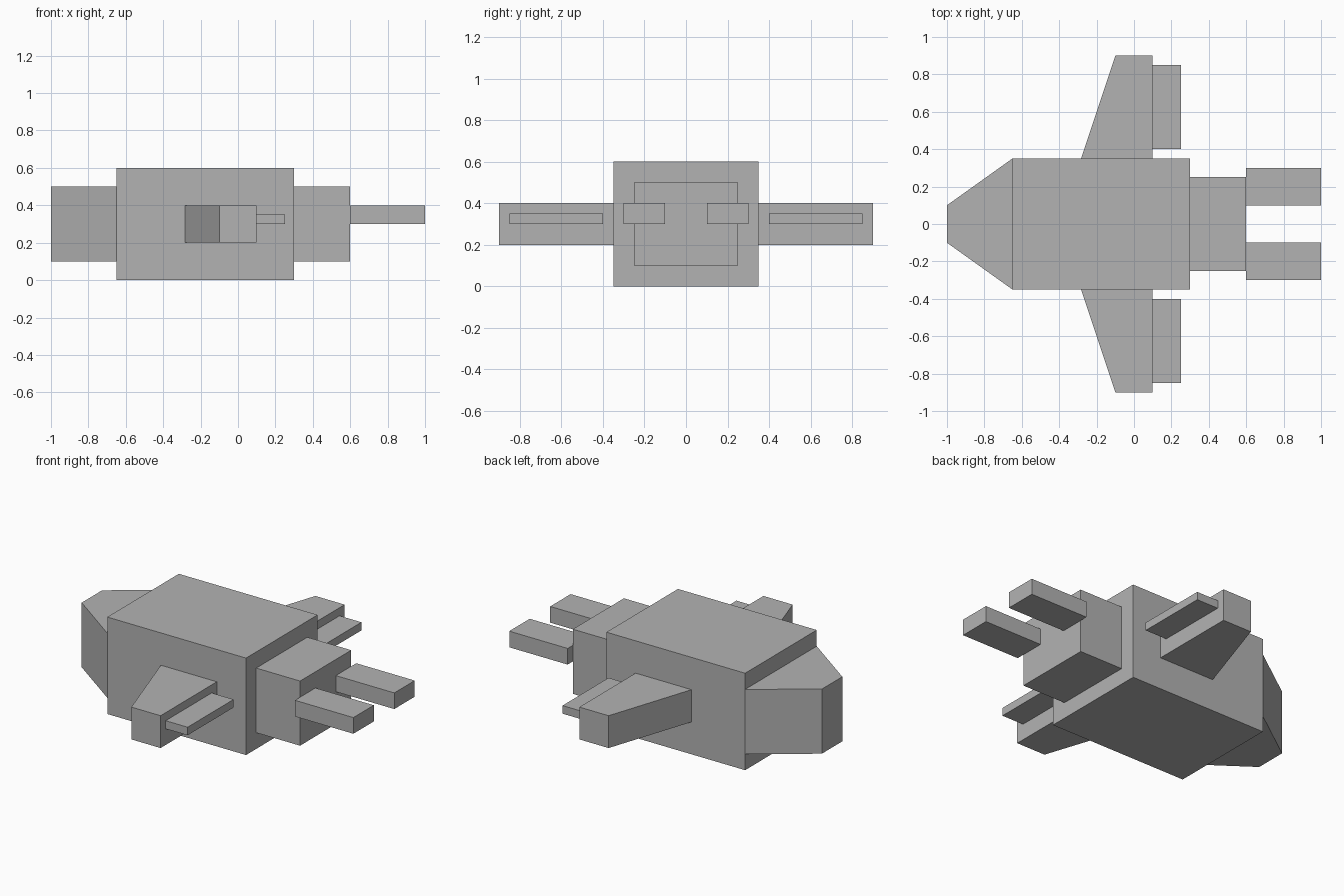
import bpy
import bmesh

cube = bpy.data.objects.get("Cube")
if cube:
    bpy.data.objects.remove(cube, do_unlink=True)

# Single plain hull colour
grey = bpy.data.materials.new("hull_grey")
grey.use_nodes = True
colour = (0.45, 0.45, 0.45, 1)
grey.diffuse_color = colour
grey.node_tree.nodes["Principled BSDF"].inputs["Base Color"].default_value = colour


def prism(name, outline, bottom, top):
    """Extrude a plan outline of (x, y) points from bottom to top."""
    bm = bmesh.new()
    base = bm.faces.new([bm.verts.new((x, y, bottom)) for x, y in outline])
    grown = bmesh.ops.extrude_face_region(bm, geom=[base])
    for item in grown["geom"]:
        if isinstance(item, bmesh.types.BMVert):
            item.co.z = top
    bmesh.ops.recalc_face_normals(bm, faces=bm.faces)
    mesh = bpy.data.meshes.new(name)
    bm.to_mesh(mesh)
    bm.free()
    mesh.materials.append(grey)
    obj = bpy.data.objects.new(name, mesh)
    bpy.context.collection.objects.link(obj)
    return obj


def box(name, x0, x1, y0, y1, bottom, top):
    return prism(name, [(x0, y0), (x1, y0), (x1, y1), (x0, y1)], bottom, top)


# Fuselage, tapered nose and rear block
box("fuselage", -0.65, 0.3, -0.35, 0.35, 0, 0.6)
prism("nose", [(-1, -0.1), (-0.65, -0.35), (-0.65, 0.35), (-1, 0.1)], 0.1, 0.5)
box("rear_block", 0.3, 0.6, -0.25, 0.25, 0.1, 0.5)

# Swept wing, flap and rear prong on each side
for end, side in (("front", -1), ("back", 1)):
    wing = [(-0.283, 0.35), (0.1, 0.35), (0.1, 0.9), (-0.1, 0.9)]
    prism(end + "_wing", [(x, y * side) for x, y in wing], 0.2, 0.4)
    box(end + "_flap", 0.1, 0.25, 0.4 * side, 0.85 * side, 0.3, 0.35)
    box(end + "_prong", 0.6, 1, 0.1 * side, 0.3 * side, 0.3, 0.4)
